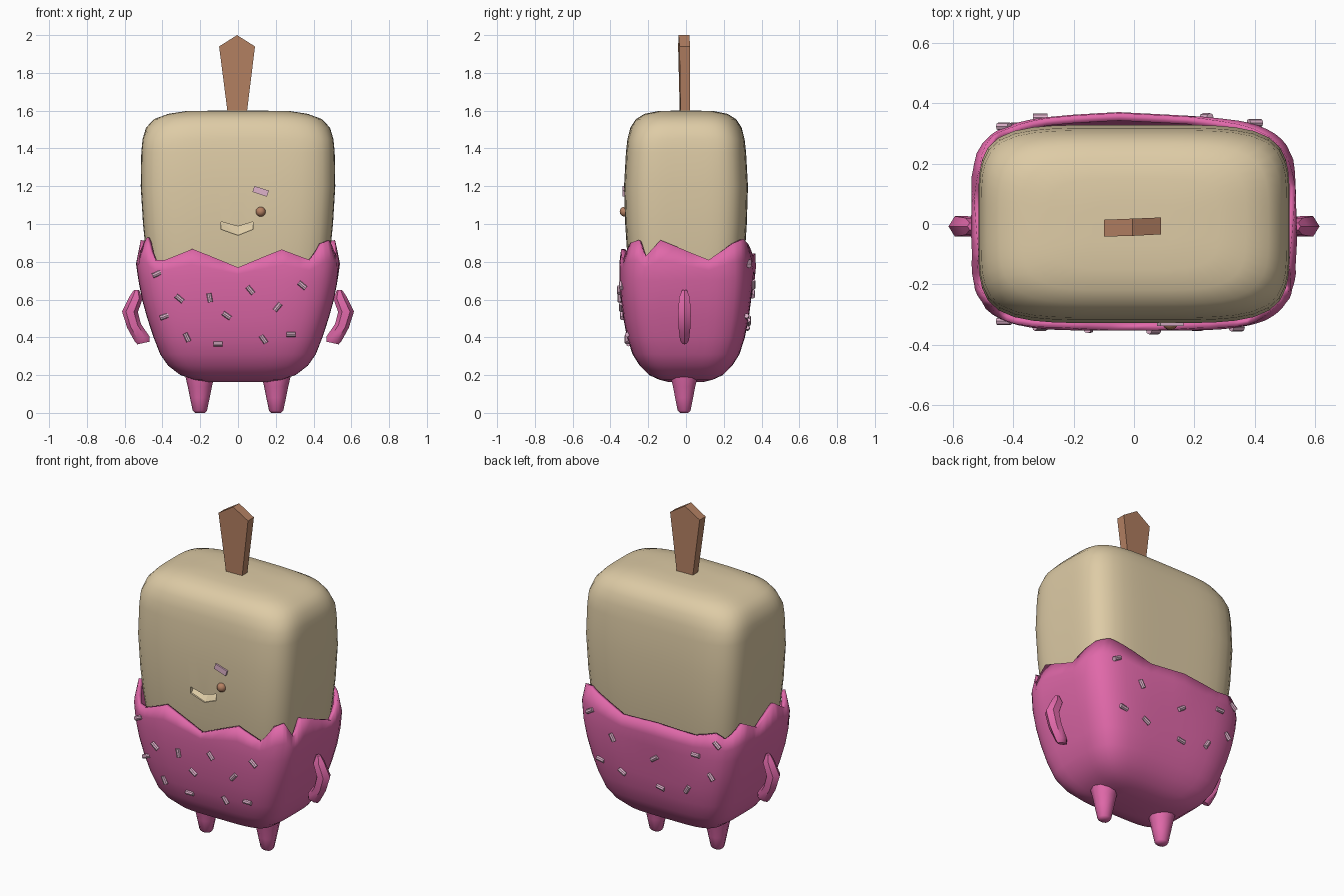
import bpy, bmesh, math
from mathutils import Vector, Matrix

if "Cube" in bpy.data.objects:
    bpy.data.objects.remove(bpy.data.objects["Cube"])


def material(name, rgb):
    m = bpy.data.materials.new(name)
    m.diffuse_color = (*rgb, 1)
    m.use_nodes = True
    m.node_tree.nodes["Principled BSDF"].inputs["Base Color"].default_value = m.diffuse_color
    return m


CREAM = material("cream", (0.73, 0.60, 0.38))
PINK = material("pink glaze", (0.75, 0.14, 0.40))
WOOD = material("wood brown", (0.46, 0.22, 0.125))
CANDY = material("pale pink", (0.74, 0.45, 0.60))


def finish(name, bm, mat, angle=40):
    me = bpy.data.meshes.new(name)
    bm.to_mesh(me)
    bm.free()
    ob = bpy.data.objects.new(name, me)
    bpy.context.collection.objects.link(ob)
    me.materials.append(mat)
    bpy.ops.object.select_all(action='DESELECT')
    ob.select_set(True)
    bpy.context.view_layer.objects.active = ob
    if angle:
        bpy.ops.object.shade_smooth_by_angle(angle=math.radians(angle))
    return ob


def loft(rings, cap_top=True):
    """Skin a stack of counter-clockwise rings, bottom first."""
    bm = bmesh.new()
    vs = [[bm.verts.new(p) for p in r] for r in rings]
    n = len(vs[0])
    for lo, hi in zip(vs, vs[1:]):
        for j in range(n):
            k = (j + 1) % n
            bm.faces.new((lo[j], lo[k], hi[k], hi[j]))
    bm.faces.new(vs[0][::-1])
    if cap_top:
        bm.faces.new(vs[-1])
    return bm


def oval(a, b, t, n=5):
    """Point of a rounded rectangle in direction t."""
    c, s = math.cos(t), math.sin(t)
    r = (abs(c) ** n + abs(s) ** n) ** (-1 / n)
    return a * r * c, b * r * s


def lerp_table(table, z):
    for p, q in zip(table, table[1:]):
        if z <= q[0]:
            f = max(0, (z - p[0]) / (q[0] - p[0]))
            return [u + (v - u) * f for u, v in zip(p[1:], q[1:])]
    return table[-1][1:]


# Ice cream body: rounded block
BODY = [(0.30, 0.33, 0.19), (0.5, 0.44, 0.27), (0.85, 0.488, 0.312), (1.0, 0.503, 0.322),
        (1.2, 0.515, 0.328), (1.38, 0.512, 0.318), (1.45, 0.505, 0.31), (1.51, 0.487, 0.295),
        (1.555, 0.445, 0.265), (1.583, 0.37, 0.22), (1.597, 0.28, 0.15), (1.60, 0.14, 0.07)]
rings = []
for z, a, b in BODY:
    n = 5 if z < 1.5 else 4.2
    rings.append([(*oval(a, b, 2 * math.pi * j / 64, n), z) for j in range(64)])
body = finish("ice_cream_body", loft(rings), CREAM)

# Mouth: shallow chevron pocket with a sloping floor
outline = [(-0.09, 1.012), (-0.09, 0.972), (0, 0.94), (0.08, 0.972), (0.08, 1.012), (0, 0.987)]
bm = bmesh.new()
front = [bm.verts.new((x, -0.40, z)) for x, z in outline]
back = [bm.verts.new((x, -0.31 if z < 0.98 else -0.275, z)) for x, z in outline]
bm.faces.new(front)
bm.faces.new(back[::-1])
for i in range(6):
    k = (i + 1) % 6
    bm.faces.new((front[k], front[i], back[i], back[k]))
bmesh.ops.triangulate(bm, faces=bm.faces[:])
bmesh.ops.recalc_face_normals(bm, faces=bm.faces[:])
cutter = finish("mouth_cutter", bm, CREAM, 0)
cutter.hide_render = True
bpy.context.view_layer.objects.active = body
cut = body.modifiers.new("mouth", 'BOOLEAN')
cut.operation, cut.object, cut.solver = 'DIFFERENCE', cutter, 'EXACT'
bpy.ops.object.modifier_move_to_index(modifier=cut.name, index=0)
bpy.ops.object.modifier_apply(modifier=cut.name)
bpy.data.objects.remove(cutter)

# Glaze shell with a jagged rim
SHELL = [(0.163, 0.15, 0.09), (0.175, 0.23, 0.14), (0.2, 0.305, 0.195), (0.25, 0.37, 0.245),
         (0.31, 0.412, 0.283), (0.4, 0.447, 0.312), (0.5, 0.48, 0.332), (0.6, 0.508, 0.345),
         (0.7, 0.527, 0.353), (0.79, 0.54, 0.353), (0.93, 0.512, 0.338)]
# rim points around the perimeter: x, y, height
RIM = [(0.54, -0.14, 0.915), (0.54, 0.12, 0.81), (0.53, 0.27, 0.90), (0.47, 0.33, 0.92),
       (0.36, 0.35, 0.89), (0.18, 0.35, 0.83), (-0.05, 0.35, 0.845), (-0.30, 0.35, 0.83),
       (-0.44, 0.33, 0.86), (-0.50, 0.31, 0.83), (-0.54, 0.20, 0.90), (-0.54, 0.08, 0.84),
       (-0.54, -0.10, 0.915), (-0.54, -0.20, 0.85), (-0.53, -0.27, 0.93), (-0.47, -0.33, 0.81),
       (-0.41, -0.35, 0.81), (-0.25, -0.35, 0.868), (0, -0.35, 0.77), (0.24, -0.35, 0.865),
       (0.40, -0.35, 0.81), (0.49, -0.32, 0.90), (0.53, -0.27, 0.915), (0.54, -0.22, 0.83)]
keys = [(math.atan2(y / 0.35, x / 0.54), h) for x, y, h in RIM]
columns = []
for (t0, h0), (t1, h1) in zip(keys, keys[1:] + keys[:1]):
    d = (t1 - t0) % (2 * math.pi)
    columns += [(t0 + d * i / 3, h0 + (h1 - h0) * i / 3) for i in range(3)]


def shell_point(t, z):
    a, b = lerp_table(SHELL, z)
    x, y = oval(a, b, t, 4.6)
    if y > 0.2 and z > 0.6:  # flared bulge at the middle of the back
        y += 0.02 * max(0, 1 - abs(x + 0.05) / 0.35) * min(1, (z - 0.6) / 0.2)
    return x, y, z


rings = [[shell_point(t, s[0]) for t, h in columns] for s in SHELL[:9]]
for f in (0.5, 1):
    rings.append([shell_point(t, 0.7 + (h - 0.7) * f) for t, h in columns])
shell = finish("glaze_shell", loft(rings, False), PINK)
wall = shell.modifiers.new("wall", 'SOLIDIFY')
wall.thickness, wall.offset = 0.025, -1
bpy.ops.object.modifier_move_to_index(modifier=wall.name, index=0)

# Bent arms and tapered legs, one per side
ARM = [(0.500, 0.370, 0.035, 0.012), (0.508, 0.392, 0.045, 0.024), (0.550, 0.46, 0.040, 0.032),
       (0.572, 0.535, 0.042, 0.034), (0.540, 0.61, 0.036, 0.028), (0.537, 0.65, 0.014, 0.012)]
LEG = [(0.0, 0.026, 0.022), (0.012, 0.038, 0.036), (0.08, 0.052, 0.05),
       (0.14, 0.064, 0.062), (0.19, 0.076, 0.075), (0.26, 0.085, 0.08)]
for side, sx in (("left", -1), ("right", 1)):
    rings = []
    for i, (x, z, w, d) in enumerate(ARM):
        p, q = ARM[max(i - 1, 0)], ARM[min(i + 1, len(ARM) - 1)]
        along = Vector((q[0] - p[0], q[1] - p[1])).normalized()
        nx, nz = along.y, -along.x * 0.6
        ring = []
        for j in range(6):
            c, s = math.cos(j * math.pi / 3), math.sin(j * math.pi / 3)
            ring.append((sx * (x + nx * w * c), -0.008 + d * s / 0.87, z + nz * w * c))
        rings.append(ring[::sx])
    finish(side + "_arm", loft(rings), PINK, 50)
    rings = [[(sx * 0.202 + rx * math.cos(j * math.pi / 5), -0.01 + ry * math.sin(j * math.pi / 5), z)
              for j in range(10)] for z, rx, ry in LEG]
    finish(side + "_leg", loft(rings), PINK, 50)

# Wooden stick: pointed paddle, slightly wider at the top
bm = bmesh.new()
pts = [(-0.05, 1.55), (0.042, 1.55), (0.09, 1.94), (-0.005, 2.0), (-0.10, 1.94)]
fr = [bm.verts.new((x, -0.03 - 0.02 * (z - 1.55) + 0.04 * x, z)) for x, z in pts]
bk = [bm.verts.new((x, 0.018 + 0.04 * x, z)) for x, z in pts]
bm.faces.new(fr)
bm.faces.new(bk[::-1])
for i in range(5):
    k = (i + 1) % 5
    bm.faces.new((fr[k], fr[i], bk[i], bk[k]))
finish("stick", bm, WOOD, 0)

# Eye bead
bm = bmesh.new()
bmesh.ops.create_uvsphere(bm, u_segments=16, v_segments=10, radius=0.026,
                          matrix=Matrix.Translation((0.12, -0.325, 1.065)))
finish("eye", bm, WOOD)

# Brow bar above the eye
bm = bmesh.new()
place = Matrix.Translation((0.12, -0.327, 1.173)) @ Matrix.Rotation(math.radians(18), 4, 'Y')
bmesh.ops.create_cube(bm, size=1, matrix=place @ Matrix.Diagonal((0.08, 0.02, 0.033, 1)))
finish("brow", bm, CANDY, 0)


# Sprinkles: little rods lying on the glaze; x, z, tilt in degrees
def sprinkle(name, x, z, tilt, facing):
    a, b = lerp_table(SHELL, z)
    y = b * (1 - min(0.98, abs(x) / a) ** 4.6) ** (1 / 4.6)
    if facing > 0:
        y += 0.02 * max(0, 1 - abs(x + 0.05) / 0.35) * max(0, min(1, (z - 0.6) / 0.2))
    m = (Matrix.Translation((x, facing * (y + 0.003), z))
         @ Matrix.Rotation(math.radians(90 - tilt), 4, 'Y'))
    bm = bmesh.new()
    bmesh.ops.create_cone(bm, cap_ends=True, segments=8, radius1=0.013, radius2=0.013,
                          depth=0.048, matrix=m)
    finish(name, bm, CANDY)


FRONT = [(-0.43, 0.735, 25), (-0.31, 0.605, -40), (-0.15, 0.61, -80), (-0.39, 0.51, 20),
         (-0.27, 0.40, -65), (-0.105, 0.365, 0), (-0.06, 0.515, -35), (0.065, 0.65, -50),
         (0.21, 0.56, 50), (0.34, 0.675, -40), (0.135, 0.39, -55), (0.28, 0.415, 0)]
BACK = [(0.40, 0.79, -30), (0.24, 0.68, 60), (0.34, 0.51, 10), (0.19, 0.48, 30), (-0.04, 0.63, -35),
        (-0.31, 0.72, 0), (-0.06, 0.45, 10), (-0.24, 0.49, -60), (-0.39, 0.60, 50), (-0.43, 0.80, 40)]
for facing, label, spots in ((-1, "front", FRONT), (1, "back", BACK)):
    for i, (x, z, tilt) in enumerate(spots):
        sprinkle(f"{label}_sprinkle_{i + 1}", x, z, tilt, facing)
